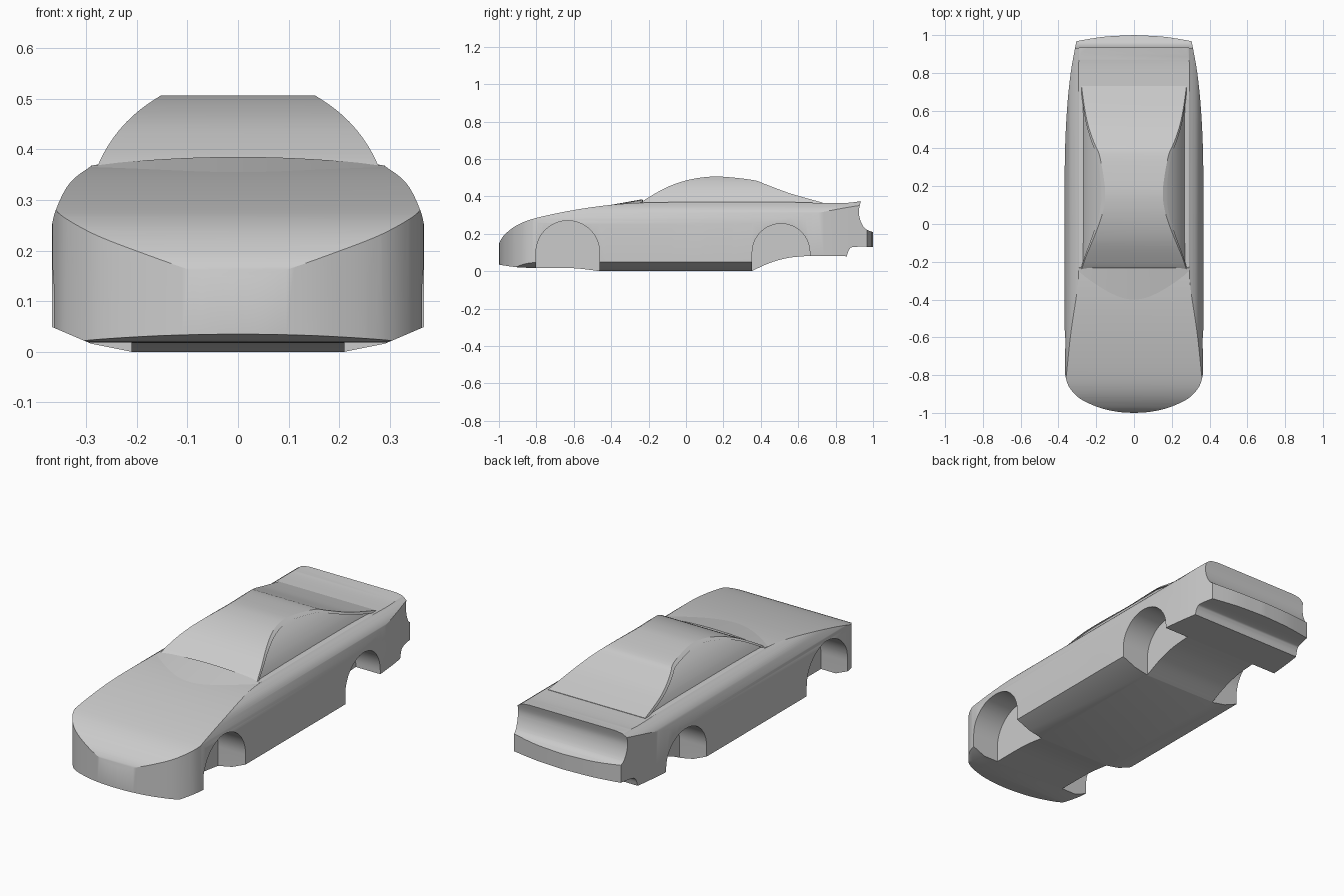
import bpy, bmesh, math

if "Cube" in bpy.data.objects:
    bpy.data.objects.remove(bpy.data.objects["Cube"])

paint = bpy.data.materials.new("grey paint")
paint.use_nodes = True
GREY = (0.6, 0.6, 0.6, 1)
paint.diffuse_color = GREY
paint.node_tree.nodes["Principled BSDF"].inputs["Base Color"].default_value = GREY


def curve(pts, n=6):
    """Smooth run through the points."""
    p = [pts[0]] + pts + [pts[-1]]
    out = []
    for a, b, c, d in zip(p, p[1:], p[2:], p[3:]):
        for i in range(n):
            t = i / n
            out.append(tuple(
                b[k] + 0.5 * t * (c[k] - a[k] + t * (2 * a[k] - 5 * b[k] + 4 * c[k] - d[k]
                                  + t * (3 * (b[k] - c[k]) + d[k] - a[k])))
                for k in (0, 1)))
    return out + [pts[-1]]


def mirrored(half):
    return half + [(-x, v) for x, v in reversed(half) if x > 1e-5]


def new_object(name, bm):
    bmesh.ops.recalc_face_normals(bm, faces=bm.faces)
    mesh = bpy.data.meshes.new(name)
    bm.to_mesh(mesh)
    bm.free()
    mesh.materials.append(paint)
    obj = bpy.data.objects.new(name, mesh)
    bpy.context.collection.objects.link(obj)
    return obj


def extrude(name, pts, axis, lo, hi):
    """Solid made by pushing a flat outline along one axis."""
    place = {"x": lambda p, t: (t, p[0], p[1]),
             "y": lambda p, t: (p[0], t, p[1]),
             "z": lambda p, t: (p[0], p[1], t)}[axis]
    clean = [p for i, p in enumerate(pts) if math.dist(p, pts[i - 1]) > 1e-4]
    bm = bmesh.new()
    rings = [[bm.verts.new(place(p, t)) for p in clean] for t in (lo, hi)]
    for ring in rings:
        bm.faces.new(ring)
    for i in range(len(clean)):
        bm.faces.new((rings[0][i - 1], rings[0][i], rings[1][i], rings[1][i - 1]))
    return new_object(name, bm)


def combine(obj, tool, operation):
    """Apply a boolean and drop the tool."""
    tool.hide_render = True
    mod = obj.modifiers.new("shape", "BOOLEAN")
    mod.operation, mod.object, mod.solver = operation, tool, "EXACT"
    bpy.context.view_layer.objects.active = obj
    bpy.ops.object.modifier_apply(modifier=mod.name)
    bpy.data.objects.remove(tool)


# Body: side profile, trimmed by the cross-section and the plan outline
hood = curve([(-1.02, 0.1), (-1, 0.147), (-0.97, 0.195), (-0.9, 0.248), (-0.8, 0.285),
              (-0.6, 0.327), (-0.4, 0.355), (-0.23, 0.366), (0, 0.37)])
deck = curve([(0, 0.37), (0.5, 0.37), (0.72, 0.365), (0.85, 0.365), (0.935, 0.374)])
tail = curve([(0.935, 0.374), (0.924, 0.32), (0.935, 0.265), (0.962, 0.225), (1.02, 0.203)])
bumper_base = curve([(1.02, 0.13), (0.9, 0.13), (0.872, 0.115), (0.86, 0.08)])
floor = curve([(0.66, 0.082), (0.55, 0.072), (0.45, 0.045), (0.35, 0)])
chin = curve([(-0.46, 0), (-0.6, 0.016), (-0.8, 0.018), (-0.9, 0.021), (-1.02, 0.038)])
body = extrude("body", hood + deck + tail + bumper_base + floor + chin, "x", -0.5, 0.5)

section = [(0.15, -0.005), (0.21, 0), (0.29, 0.016), (0.372, 0.051)] + curve(
    [(0.372, 0.2), (0.369, 0.24), (0.36, 0.28), (0.335, 0.33), (0.3, 0.36),
     (0.27, 0.371), (0.15, 0.381), (0, 0.387)])
combine(body, extrude("section_cutter", mirrored(section), "y", -1.2, 1.2), "INTERSECT")

plan = (curve([(0, 1), (0.16, 0.991), (0.305, 0.968)])
        + curve([(0.305, 0.968), (0.335, 0.8), (0.355, 0.6), (0.366, 0.35),
                 (0.367, 0), (0.367, -0.5), (0.366, -0.79)])
        + curve([(0.366, -0.79), (0.345, -0.86), (0.285, -0.925), (0.18, -0.973),
                 (0.08, -0.995), (0, -1)]))
combine(body, extrude("plan_cutter", mirrored(plan), "z", -0.2, 0.7), "INTERSECT")

# Wheel wells
for y, radius in ((-0.632, 0.17), (0.508, 0.154)):
    arch = [(y + radius * math.cos(a), 0.1 + radius * math.sin(a))
            for a in (math.pi * i / 32 for i in range(33))]
    arch += [(y - radius, -0.1), (y + radius, -0.1)]
    for lo, hi in ((0.21, 0.5), (-0.5, -0.21)):
        combine(body, extrude("well_cutter", arch, "x", lo, hi), "DIFFERENCE")

# Cabin: side glass set slightly inside the raised roof band
roof_line = curve([(-0.25, 0.36), (-0.2, 0.395), (-0.1, 0.45), (0, 0.485), (0.1, 0.503),
                   (0.2, 0.505), (0.36, 0.487), (0.43, 0.463), (0.56, 0.415), (0.73, 0.367)])
cabin_half = curve([(0.29, 0.33), (0.277, 0.368), (0.255, 0.41), (0.225, 0.449),
                    (0.19, 0.481), (0.153, 0.506), (0.13, 0.52)])


def cabin_part(name, outline, inset):
    part = extrude(name, outline, "x", -0.5, 0.5)
    half = [(x - inset, z) for x, z in cabin_half]
    combine(part, extrude("cabin_cutter", mirrored(half), "y", -0.6, 1), "INTERSECT")
    return part


lowered = [(y, z - 0.003) for y, z in roof_line]
cabin = cabin_part("cabin", lowered + [(0.73, 0.34), (-0.25, 0.34)], 0.008)
underside = [(y, z - 0.012) for y, z in reversed(roof_line)]
roof_band = cabin_part("roof_band", roof_line + underside, 0)

# Cowl: crowned ramp from the hood up to the windshield
bm = bmesh.new()
rows = []
for i in range(-12, 13):
    s = i / 12
    front = -0.4 + 0.12 * s * s
    back_z = 0.385 - 0.017 * s * s
    rows.append([bm.verts.new(co) for co in (
        (0.29 * s, front, 0.355 + 0.006 * s * s),
        (0.29 * s, -0.232, back_z),
        (0.29 * s, -0.225, 0.35))])
for a, b in zip(rows, rows[1:]):
    for k in range(3):
        bm.faces.new((a[k - 1], a[k], b[k], b[k - 1]))
for end in (rows[0], rows[-1]):
    bm.faces.new(end)
cowl = new_object("cowl", bm)

# Smooth curved panels, keep creases
bpy.ops.object.select_all(action="DESELECT")
for obj in (body, cabin, roof_band, cowl):
    obj.select_set(True)
bpy.context.view_layer.objects.active = body
bpy.ops.object.shade_smooth_by_angle(angle=math.radians(28))
